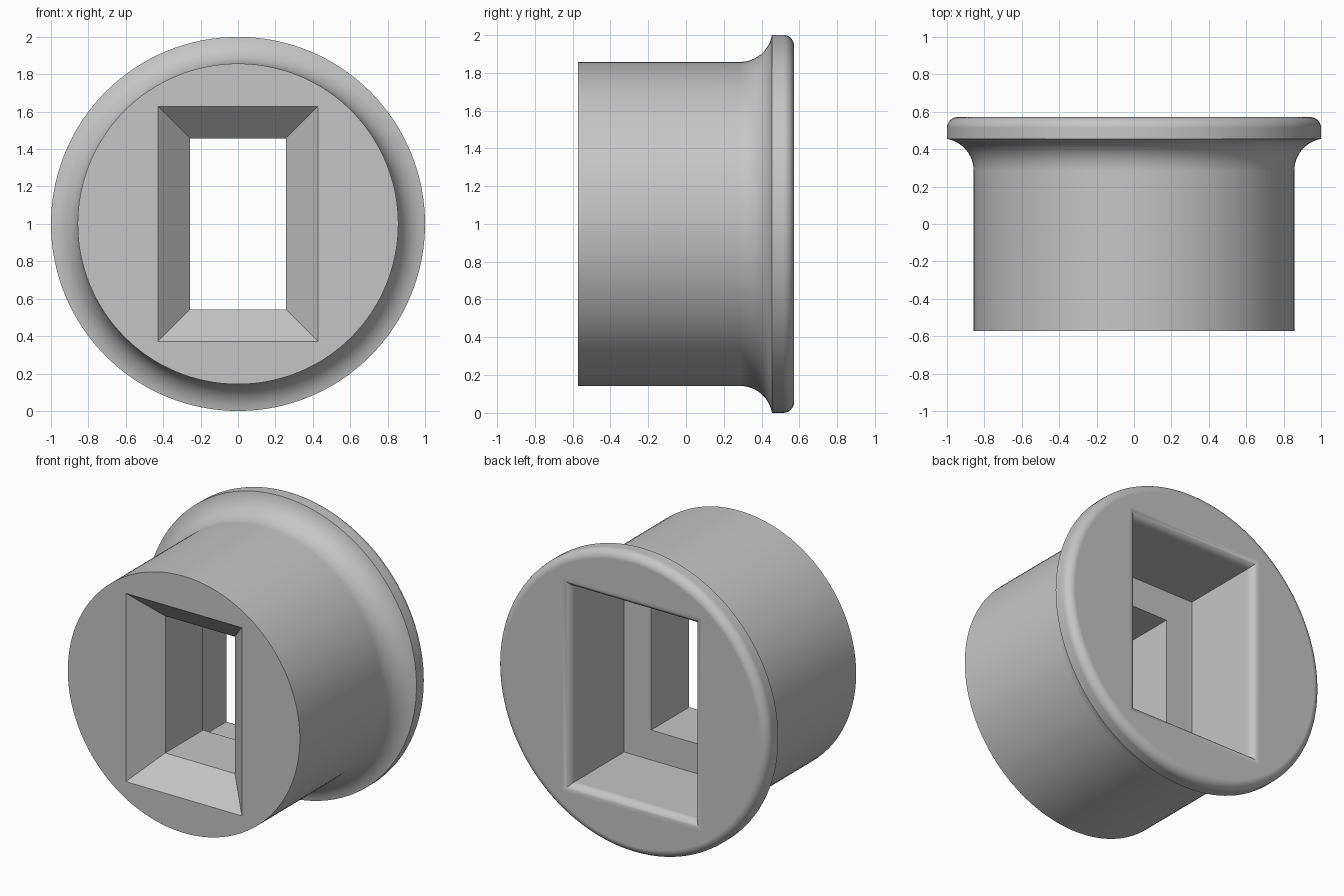
import bpy
import bmesh
from math import sin, cos, pi, sqrt

cube = bpy.data.objects.get("Cube")
if cube:
    bpy.data.objects.remove(cube, do_unlink=True)

MM = 2 / 35           # design unit
FRONT, BACK = -10 * MM, 10 * MM

grey = bpy.data.materials.new("plain grey")
grey.use_nodes = True
colour = (0.56, 0.56, 0.56, 1)
grey.diffuse_color = colour
grey.node_tree.nodes["Principled BSDF"].inputs["Base Color"].default_value = colour


def circle(y, r, n=128):
    return [(r * cos(2 * pi * i / n), y, 1 + r * sin(2 * pi * i / n)) for i in range(n)]


def rectangle(y, w, h):
    return [(sx * w, y, 1 + sz * h) for sx, sz in ((1, 1), (-1, 1), (-1, -1), (1, -1))]


def loft(name, rings):
    """Skin a row of matching rings and close both ends."""
    bm = bmesh.new()
    rows = [[bm.verts.new(p) for p in ring] for ring in rings]
    n = len(rows[0])
    for a, b in zip(rows, rows[1:]):
        for i in range(n):
            j = (i + 1) % n
            bm.faces.new((a[i], a[j], b[j], b[i]))
    bm.faces.new(rows[0])
    bm.faces.new(rows[-1])
    bmesh.ops.recalc_face_normals(bm, faces=bm.faces[:])
    mesh = bpy.data.meshes.new(name)
    bm.to_mesh(mesh)
    bm.free()
    mesh.materials.append(grey)
    obj = bpy.data.objects.new(name, mesh)
    bpy.context.collection.objects.link(obj)
    return obj


# Round body, hollow fillet, flange with a rounded back rim
body_r, flange_r, fillet = 15 * MM, 1.0, 3 * MM
shoulder = 8 * MM
profile = [(FRONT, body_r)]
cove_end = pi / 2 - 0.1674
for i in range(13):
    t = cove_end * i / 12
    profile.append((shoulder - fillet + fillet * sin(t), body_r + fillet * (1 - cos(t))))
for i in range(9):
    t = pi / 2 * i / 8
    profile.append((BACK - MM + MM * sin(t), flange_r - MM + MM * cos(t)))
bushing = loft("flanged_bushing", [circle(y, r) for y, r in profile])

# Stepped opening: front chamfer, narrow slot, wide rear pocket with rounded lip
slot_w, slot_h = 4.5 * MM, 8 * MM
pocket_w, pocket_h = 8 * MM, 11.5 * MM
over = 0.02
sections = [(FRONT - over, slot_w + 3 * MM + over, slot_h + 3 * MM + over),
            (FRONT + 3 * MM, slot_w, slot_h),
            (0, slot_w, slot_h),
            (0, pocket_w, pocket_h)]
for i in range(9):
    t = pi / 2 * i / 8
    grow = MM * (1 - cos(t))
    sections.append((BACK - MM + MM * sin(t), pocket_w + grow, pocket_h + grow))
sections.append((BACK + over, pocket_w + MM, pocket_h + MM))
cutter = loft("opening_cutter", [rectangle(*s) for s in sections])
cutter.hide_render = True

# Cut the opening, then shade smooth with sharp edges kept
bpy.ops.object.select_all(action='DESELECT')
bpy.context.view_layer.objects.active = bushing
bushing.select_set(True)
cut = bushing.modifiers.new("opening", 'BOOLEAN')
cut.operation = 'DIFFERENCE'
cut.solver = 'EXACT'
cut.object = cutter
bpy.ops.object.modifier_apply(modifier=cut.name)
bpy.data.objects.remove(cutter, do_unlink=True)
bpy.ops.object.shade_smooth_by_angle(angle=pi / 6)
flat = bushing.modifiers.new("flat_faces", 'WEIGHTED_NORMAL')
flat.keep_sharp = True
